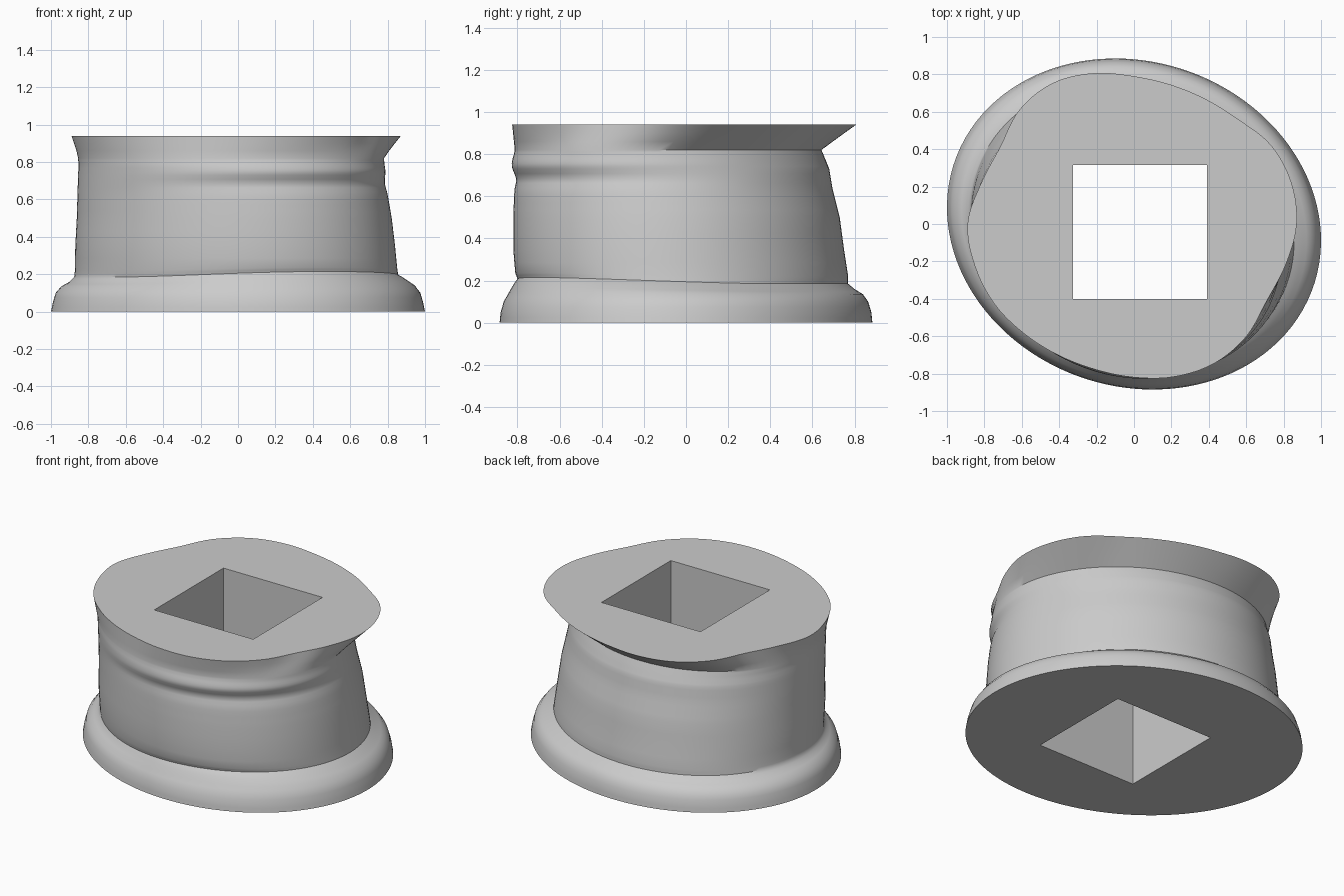
import bpy
import bmesh
from math import sin, cos, pi, sqrt, exp, radians

cube = bpy.data.objects.get("Cube")
if cube:
    bpy.data.objects.remove(cube, do_unlink=True)

SEGMENTS = 120
HEIGHT = 0.94
ANGLES = [2 * pi * i / SEGMENTS for i in range(SEGMENTS)]

# Side profile: height, centre x, centre y, half width, half depth
LEVELS = [
    (0, 0, 0, 1, .885),
    (.05, 0, 0, .99, .88),
    (.1, 0, 0, .975, .865),
    (.135, 0, 0, .945, .84),
    (.16, 0, -.01, .9, .81),
    (.185, -.01, -.015, .866, .785),
    (.22, -.01, -.02, .862, .79),
    (.35, -.015, -.035, .855, .785),
    (.5, -.02, -.045, .842, .775),
    (.64, -.03, -.06, .828, .755),
    (.73, -.035, -.07, .82, .75),
    (.78, -.035, -.08, .818, .74),
    (.82, -.037, -.085, .818, .728),
]

# Radius of the wavy top rim, every 15 degrees
RIM = [.87, .87, .845, .79, .77, .77, .79, .835, .87, .865, .826, .846,
       .89, .88, .86, .83, .81, .805, .82, .845, .86, .85, .82, .84]


def rim_radius(angle):
    """Smooth periodic curve through the rim radii."""
    n = len(RIM)
    pos = angle / (2 * pi) * n
    i, t = int(pos), pos % 1
    a, b, c, d = (RIM[(i + k) % n] for k in (-1, 0, 1, 2))
    return b + t / 2 * (c - a + t * (2*a - 5*b + 4*c - d + t * (3*(b - c) + d - a)))


def bell(value, middle, width):
    return exp(-((value - middle) / width) ** 2)


def oval_ring(z, cx, cy, rx, ry):
    """Slightly turned oval, with soft folds on the front left side."""
    ring = []
    skew = -.1 * rx * ry
    det = (rx * ry) ** 2 - skew ** 2
    for a in ANGLES:
        u, v = cos(a), sin(a)
        r = sqrt(det / ((ry * u) ** 2 - 2 * skew * u * v + (rx * v) ** 2))
        side = max(0, cos(a + radians(55))) ** 2
        r += side * (.01 * bell(z, .75, .03) - .015 * bell(z, .68, .03))
        lift = .03 * side * bell(z, .18, .05)
        ring.append((cx + r * u, cy + r * v, z + lift))
    return ring


def rim_ring():
    return [(rim_radius(a) * cos(a), rim_radius(a) * sin(a), HEIGHT) for a in ANGLES]


def square_ring(z, half=.358, cx=.032, cy=-.042):
    ring = []
    for a in ANGLES:
        s = half / max(abs(cos(a)), abs(sin(a)))
        ring.append((cx + s * cos(a), cy + s * sin(a), z))
    return ring


def mix(p, q, t):
    return tuple(a + (b - a) * t for a, b in zip(p, q))


# Outer wall from foot to neck, flaring out to the rim
rings = [square_ring(0)]
for low, high in zip(LEVELS, LEVELS[1:]):
    steps = 4 if high[0] > .5 else 2
    rings += [oval_ring(*mix(low, high, k / steps)) for k in range(steps)]
neck, rim = oval_ring(*LEVELS[-1]), rim_ring()
rings.append(neck)
rings += [[mix(p, q, t) for p, q in zip(neck, rim)] for t in (.33, .67)]
rings += [rim, square_ring(HEIGHT)]

# Join every ring to the next, closing through the square hole
bm = bmesh.new()
loops = [[bm.verts.new(p) for p in ring] for ring in rings]
for k, low in enumerate(loops):
    high = loops[(k + 1) % len(loops)]
    for i in range(SEGMENTS):
        j = (i + 1) % SEGMENTS
        bm.faces.new((low[i], low[j], high[j], high[i]))
bmesh.ops.recalc_face_normals(bm, faces=bm.faces)
mesh = bpy.data.meshes.new("flared_collar")
bm.to_mesh(mesh)
bm.free()

collar = bpy.data.objects.new("flared_collar", mesh)
bpy.context.collection.objects.link(collar)

# Plain grey
grey = bpy.data.materials.new("plain_grey")
grey.use_nodes = True
colour = (.6, .6, .6, 1)
grey.diffuse_color = colour
grey.node_tree.nodes["Principled BSDF"].inputs["Base Color"].default_value = colour
mesh.materials.append(grey)

bpy.ops.object.select_all(action='DESELECT')
collar.select_set(True)
bpy.context.view_layer.objects.active = collar
bpy.ops.object.shade_smooth_by_angle(angle=radians(40))
